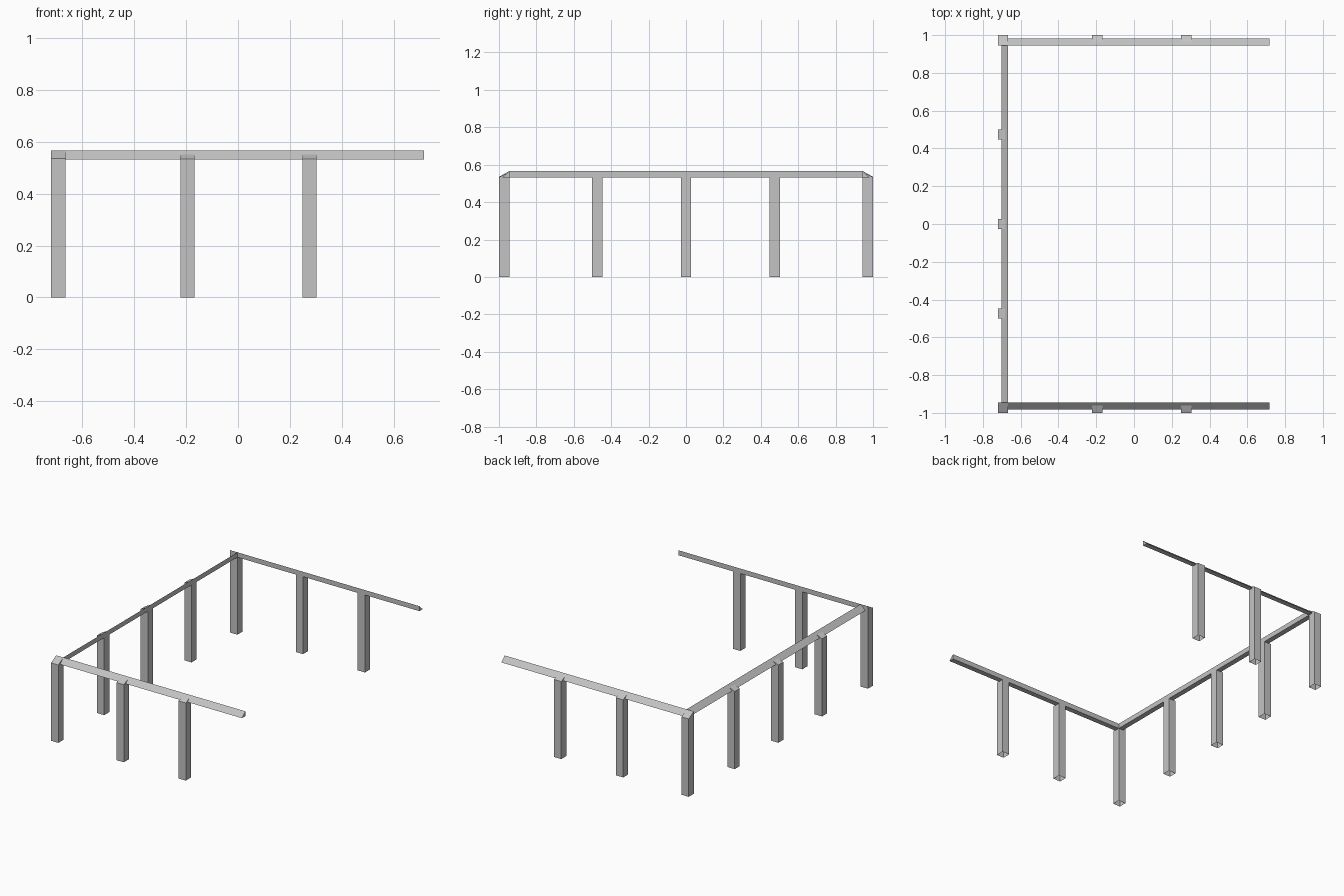
import bpy
import bmesh
from math import pi
from mathutils import Matrix, Vector

cube = bpy.data.objects.get("Cube")
if cube:
    bpy.data.objects.remove(cube, do_unlink=True)

grey = bpy.data.materials.new("light_grey")
grey.use_nodes = True
colour = (0.55, 0.55, 0.55, 1)
grey.diffuse_color = colour
grey.node_tree.nodes["Principled BSDF"].inputs["Base Color"].default_value = colour

POST = 0.055          # post width and depth
INNER_X = -0.666      # inner face of the long rail
INNER_Y = 0.945       # inner face of the side rails
END_X = 0.717
TOP, LOW = 0.566, 0.532
RAIL = 0.036          # rail depth


def finish(name, bm):
    bmesh.ops.recalc_face_normals(bm, faces=bm.faces)
    mesh = bpy.data.meshes.new(name)
    bm.to_mesh(mesh)
    bm.free()
    mesh.materials.append(grey)
    obj = bpy.data.objects.new(name, mesh)
    bpy.context.collection.objects.link(obj)
    return obj


def loft(bm, sections):
    """Bridge equal closed sections and cap both ends."""
    rings = [[bm.verts.new(p) for p in s] for s in sections]
    n = len(rings[0])
    for a, b in zip(rings, rings[1:]):
        for i in range(n):
            j = (i + 1) % n
            bm.faces.new((a[i], a[j], b[j], b[i]))
    bm.faces.new(rings[0])
    bm.faces.new(rings[-1])


def post(name, profile, place):
    """Extrude a side profile (outward, z) across the post width, open at the foot."""
    bm = bmesh.new()
    loft(bm, [[Vector((x, -d, z)) for d, z in profile] for x in (-POST / 2, POST / 2)])
    bmesh.ops.recalc_face_normals(bm, faces=bm.faces)
    foot = [f for f in bm.faces if all(v.co.z < 0.001 for v in f.verts)]
    bmesh.ops.delete(bm, geom=foot, context='FACES')
    bm.transform(place)
    return finish(name, bm)


# Triangular rail, mitred around the two corners
bm = bmesh.new()
path = [(END_X, -INNER_Y, 0), (INNER_X, -INNER_Y, -1),
        (INNER_X, INNER_Y, -1), (END_X, INNER_Y, 0)]
sections = []
for x, y, corner in path:
    side = 1 if y > 0 else -1
    sections.append([(x, y, TOP), (x, y, LOW),
                     (x + corner * RAIL, y + side * RAIL, LOW)])
loft(bm, sections)
finish("top_rail", bm)

# Post profiles: corner posts rise to the rail top, the others die into its slope
corner_profile = [(0, 0), (POST, 0), (POST, 0.535), (0, TOP)]
middle_profile = [(0, 0), (POST, 0), (POST, 0.533), (0.017, 0.551), (0, LOW)]

for label, side, turn in (("front", -1, 0), ("back", 1, pi)):
    spin = Matrix.Rotation(turn, 4, 'Z')
    post(label + "_corner_post", corner_profile,
         Matrix.Translation((INNER_X - POST / 2, side * INNER_Y, 0)) @ spin)
    for i, x in enumerate((-0.195, 0.276)):
        post(f"{label}_post_{i + 1}", middle_profile,
             Matrix.Translation((x, side * INNER_Y, 0)) @ spin)

# Posts under the long rail
for i in range(3):
    place = Matrix.Translation((INNER_X, (i - 1) * 0.474, 0))
    post(f"right_post_{i + 1}", middle_profile, place @ Matrix.Rotation(-pi / 2, 4, 'Z'))
